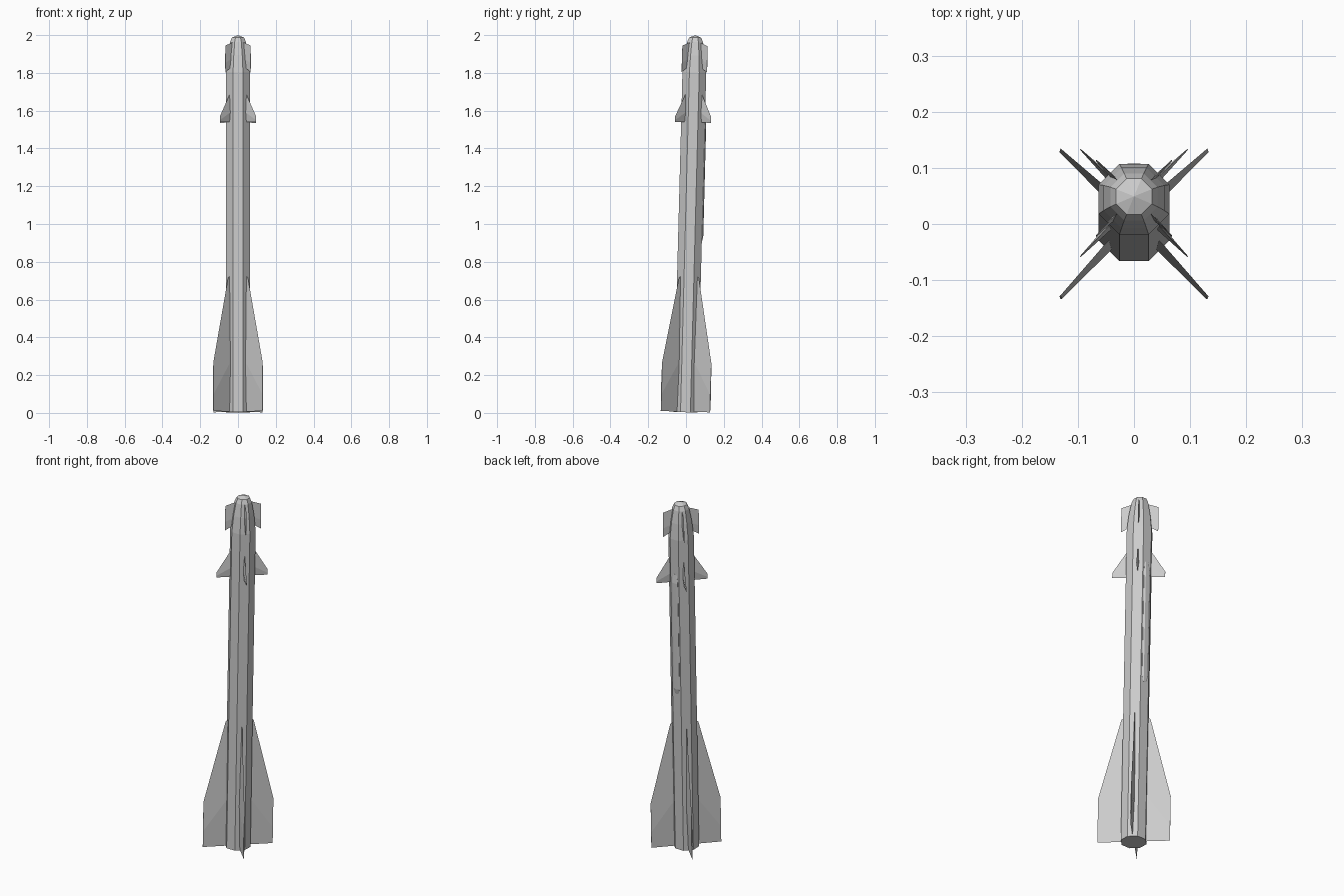
import bpy, math
from mathutils import Matrix, Vector

if "Cube" in bpy.data.objects:
    bpy.data.objects.remove(bpy.data.objects["Cube"])

# Whole model leans slightly towards +y
LEAN = Matrix.Translation((0, -0.003, 0.0034)) @ Matrix.Rotation(math.radians(-1.5), 4, 'X')


def make_object(name, verts, faces, spin=0.0):
    mat = LEAN @ Matrix.Rotation(math.radians(spin), 4, 'Z')
    mesh = bpy.data.meshes.new(name)
    mesh.from_pydata([mat @ Vector(v) for v in verts], [], faces)
    mesh.update()
    obj = bpy.data.objects.new(name, mesh)
    bpy.context.collection.objects.link(obj)
    return obj


def loft(sections):
    """Join equal-sized rings of points with quads and close both ends."""
    n = len(sections[0])
    verts = [p for s in sections for p in s]
    faces = [tuple(reversed(range(n)))]
    for k in range(len(sections) - 1):
        for i in range(n):
            a, b = k * n + i, k * n + (i + 1) % n
            faces.append((a, b, b + n, a + n))
    last = (len(sections) - 1) * n
    faces.append(tuple(range(last, last + n)))
    return verts, faces


def octagon(apothem, z):
    r = apothem / math.cos(math.pi / 8)
    angles = [math.pi / 8 + i * math.pi / 4 for i in range(8)]
    return [(r * math.cos(a), r * math.sin(a), z) for a in angles]


# Octagonal body with rounded nose
profile = [(0.063, 0), (0.063, 1.80), (0.054, 1.89), (0.042, 1.96), (0.032, 1.984)]
verts, faces = loft([octagon(r, z) for r, z in profile])
top = len(verts) - 8
faces.pop()
verts.append((0, 0, 1.997))
faces += [(top + i, top + (i + 1) % 8, top + 8) for i in range(8)]
make_object("body", verts, faces)


# Diamond-section fins; stations are (radius, low z, high z, half thickness)
def fin_set(name, stations):
    sections = []
    for r, lo, hi, t in stations:
        mid = lo + 0.35 * (hi - lo)
        sections.append([(r, 0, lo), (r, t, mid), (r, 0, hi), (r, -t, mid)])
    v, f = loft(sections)
    f = [tuple(reversed(p)) for p in f]
    for k in range(4):
        make_object(f"{name}_{k + 1}", v, f, 45 + 90 * k)


fin_set("tail_fin", [(0.055, 0.003, 0.725, 0.007), (0.074, 0.003, 0.712, 0.0065),
                     (0.185, 0.003, 0.26, 0.003)])
fin_set("middle_fin", [(0.055, 1.535, 1.695, 0.006), (0.135, 1.535, 1.565, 0.001)])
fin_set("nose_fin", [(0.035, 1.835, 1.96, 0.004), (0.095, 1.80, 1.94, 0.001)])


# Cable duct along the back, bevelled across and tapered at both ends
def duct_section(z, w, h):
    y = 0.06
    return [(w, y, z), (w, y + h * 0.5, z), (w * 0.6, y + h, z),
            (-w * 0.6, y + h, z), (-w, y + h * 0.5, z), (-w, y, z)]


verts, faces = loft([duct_section(0.905, 0.010, 0.004), duct_section(0.935, 0.019, 0.010),
                     duct_section(1.55, 0.019, 0.010), duct_section(1.60, 0.012, 0.004)])
make_object("cable_duct", verts, faces)
